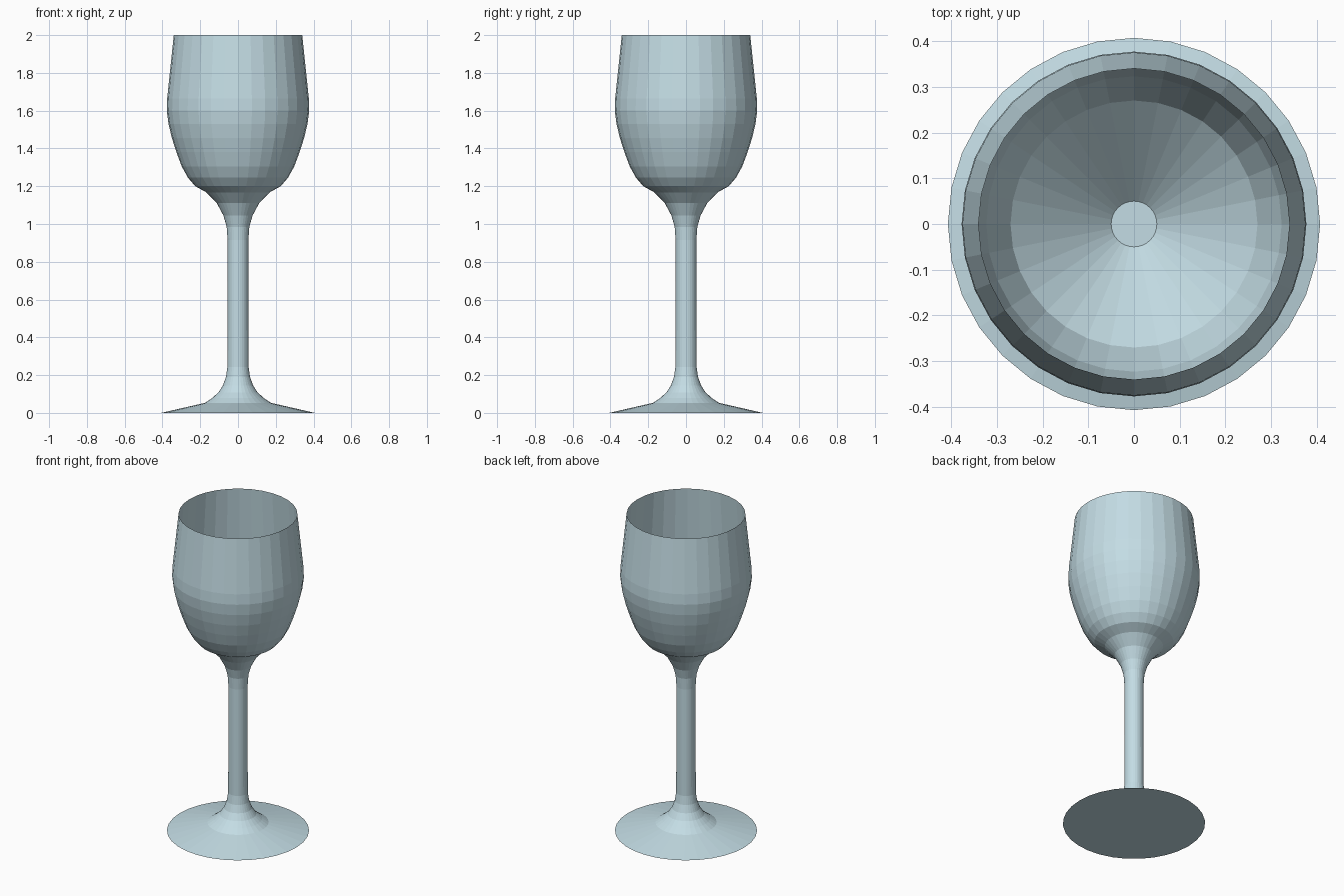
import bpy, bmesh, math

if "Cube" in bpy.data.objects:
    bpy.data.objects.remove(bpy.data.objects["Cube"])

SIDES = 32


def lathe(name, profile, color):
    """Spin a radius/height profile around z, capping a zero-radius start or end."""
    bm = bmesh.new()
    rings = []
    for r, z in profile:
        rings.append([bm.verts.new((r * math.cos(2 * math.pi * i / SIDES),
                                    r * math.sin(2 * math.pi * i / SIDES), z))
                      for i in range(SIDES)])
    for a, b in zip(rings, rings[1:]):
        for i in range(SIDES):
            j = (i + 1) % SIDES
            bm.faces.new((a[i], a[j], b[j], b[i]))
    # flat underside of the foot and flat bottom inside the bowl
    bm.faces.new(list(reversed(rings[0])))
    bm.faces.new(rings[-1])
    bmesh.ops.recalc_face_normals(bm, faces=bm.faces[:])
    mesh = bpy.data.meshes.new(name)
    bm.to_mesh(mesh)
    bm.free()
    obj = bpy.data.objects.new(name, mesh)
    bpy.context.collection.objects.link(obj)
    mat = bpy.data.materials.new(name + "_glass")
    mat.diffuse_color = color
    mat.use_nodes = True
    mat.node_tree.nodes["Principled BSDF"].inputs["Base Color"].default_value = mat.diffuse_color
    mesh.materials.append(mat)
    return obj


# foot and stem
foot_stem = [(0.407, 0), (0.175, 0.053), (0.138, 0.078), (0.105, 0.107),
             (0.08, 0.145), (0.064, 0.19), (0.056, 0.243),
             (0.055, 0.915), (0.06, 0.985), (0.077, 1.045), (0.112, 1.11)]
# outside of the bowl up to the rim
bowl_outside = [(0.168, 1.168), (0.226, 1.2), (0.265, 1.245), (0.298, 1.305),
                (0.326, 1.38), (0.35, 1.455), (0.368, 1.53), (0.377, 1.6),
                (0.375, 1.665), (0.34, 2.0)]
# thin inner wall, ending in a plain cone with a small flat bottom
bowl_inside = [(0.371, 1.63), (0.323, 1.4), (0.27, 1.28), (0.05, 1.07)]

lathe("wine_glass", foot_stem + bowl_outside + bowl_inside,
      (0.55, 0.72, 0.78, 1))
